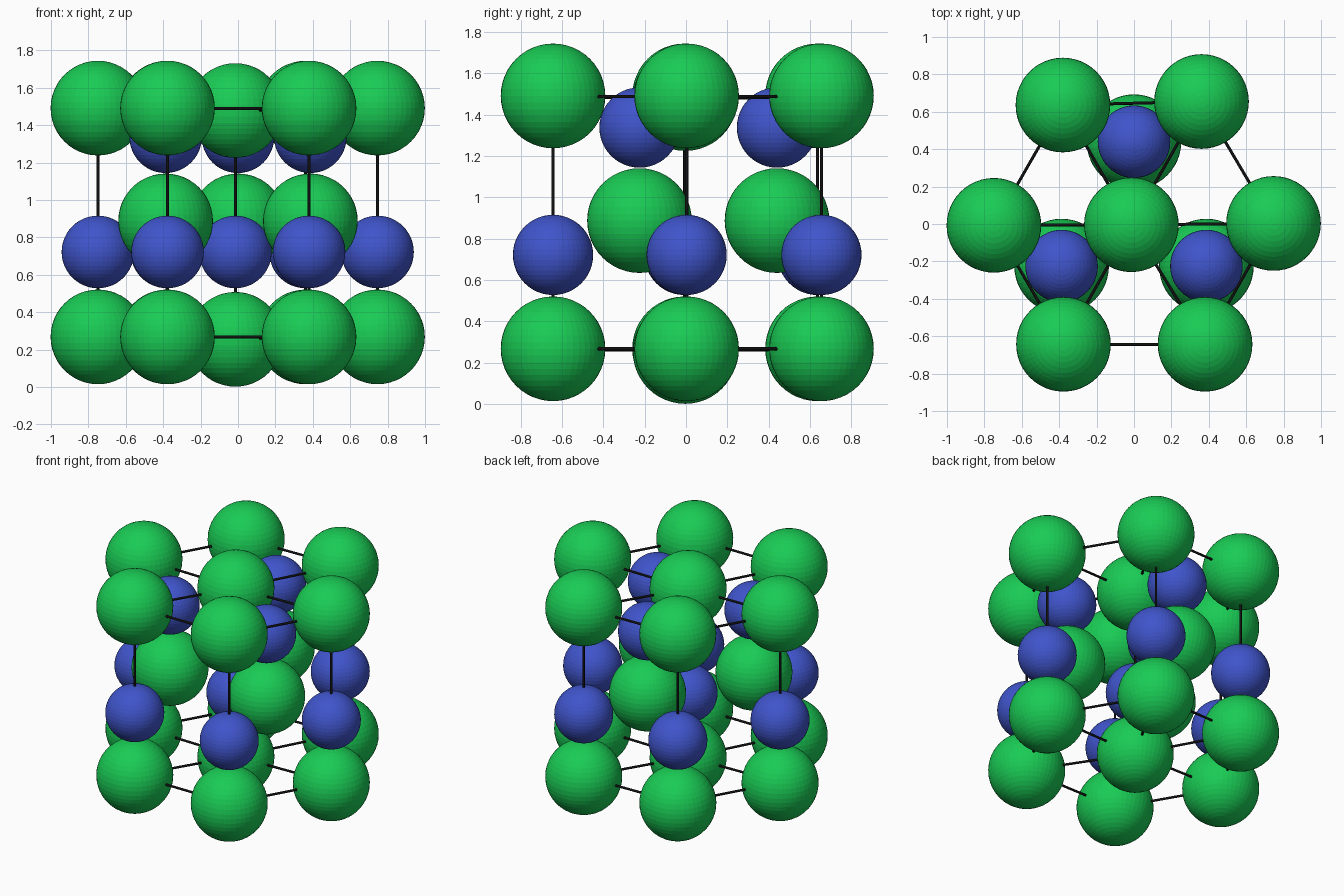
import bpy
from mathutils import Vector

if "Cube" in bpy.data.objects:
    bpy.data.objects.remove(bpy.data.objects["Cube"])


def material(name, rgb):
    m = bpy.data.materials.new(name)
    m.diffuse_color = (*rgb, 1)
    m.use_nodes = True
    m.node_tree.nodes["Principled BSDF"].inputs["Base Color"].default_value = m.diffuse_color
    return m


GREEN = material("green", (0.01, 0.60, 0.09))
BLUE = material("blue", (0.05, 0.09, 0.60))
BLACK = material("black", (0.005, 0.005, 0.005))


def ball(name, pos, radius, mat):
    bpy.ops.mesh.primitive_uv_sphere_add(segments=48, ring_count=24, radius=radius, location=pos)
    ob = bpy.context.object
    ob.name = name
    ob.data.materials.append(mat)


def rod(name, a, b, radius=0.008):
    a, b = Vector(a), Vector(b)
    d = b - a
    bpy.ops.mesh.primitive_cylinder_add(vertices=12, radius=radius, depth=d.length, location=(a + b) / 2)
    ob = bpy.context.object
    ob.name = name
    ob.rotation_euler = d.to_track_quat('Z', 'Y').to_euler()
    ob.data.materials.append(BLACK)


R_LARGE, R_SMALL = 0.253, 0.194

# Slightly irregular hexagon, with the centre site kept apart
ring = [(0.746, 0.003), (0.361, 0.655), (-0.380, 0.636),
        (-0.749, -0.007), (-0.377, -0.643), (0.380, -0.643)]
centre = (-0.014, -0.004)
inner = [(0.0, 0.440), (-0.387, -0.225), (0.387, -0.225)]

# Outer columns: large balls below and above, small balls between
for x, y in ring + [centre]:
    drop = 0.013 if (x, y) == centre else 0
    ball("large_ball_lower", (x, y, 0.268 - drop), R_LARGE, GREEN)
    ball("large_ball_upper", (x, y, 1.491 - drop), R_LARGE, GREEN)
    ball("small_ball_lower", (x, y, 0.722), R_SMALL, BLUE)
    rod("upright_rod", (x, y, 0.268), (x, y, 1.491))

# Three inner pairs
for x, y in inner:
    ball("large_ball_middle", (x, y, 0.888), R_LARGE, GREEN)
    ball("small_ball_upper", (x, y, 1.338), R_SMALL, BLUE)

# Hexagon edges and spokes on both levels
for z in (0.268, 1.488):
    for i, p in enumerate(ring):
        q = ring[(i + 1) % 6]
        rod("edge_rod", (*p, z), (*q, z))
        rod("spoke_rod", (*centre, z - 0.01), (*p, z))
